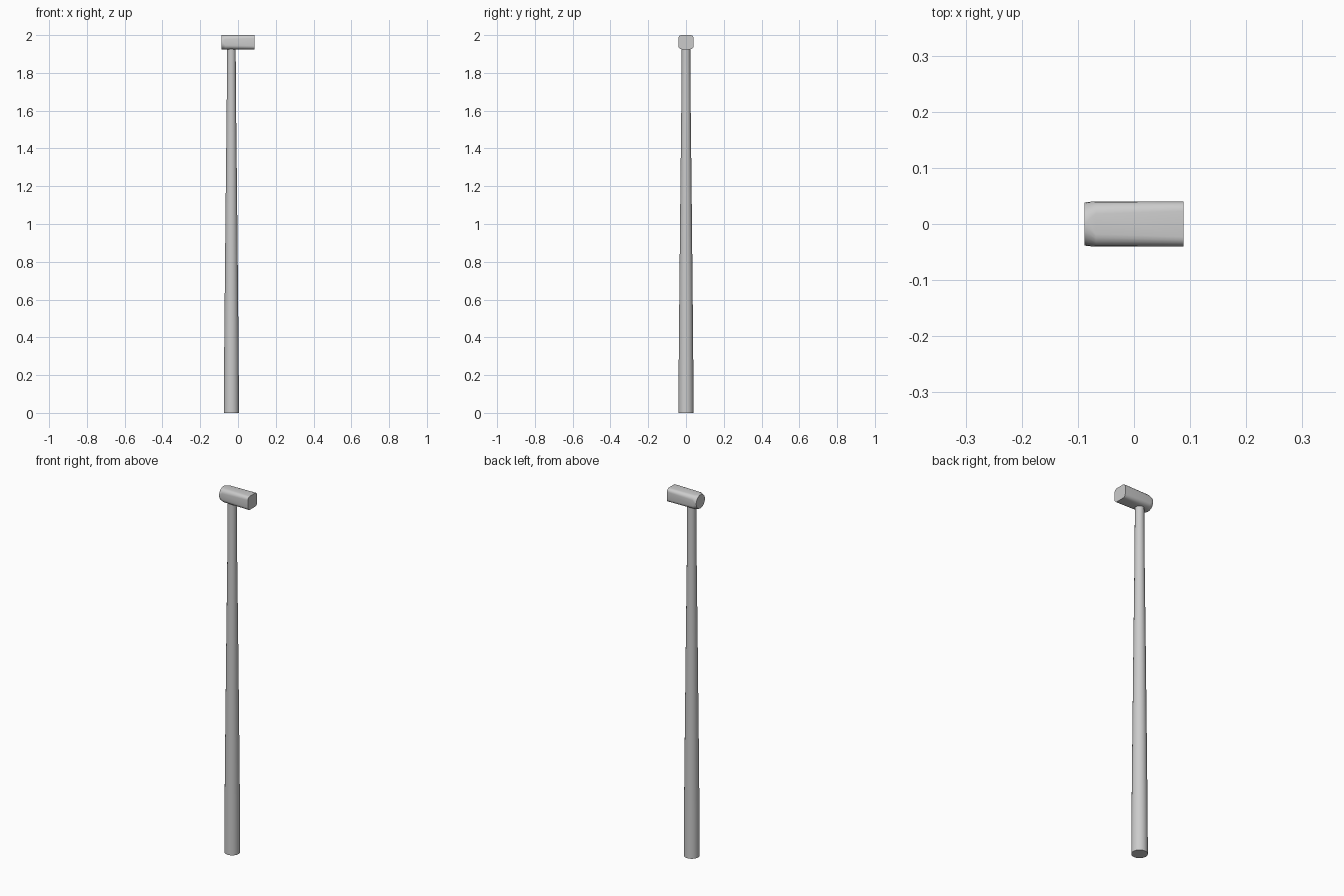
import bpy, bmesh, math

if "Cube" in bpy.data.objects:
    bpy.data.objects.remove(bpy.data.objects["Cube"])


def loft(name, rings):
    """Skin a list of equal-length closed rings and cap both ends."""
    bm = bmesh.new()
    loops = [[bm.verts.new(p) for p in ring] for ring in rings]
    n = len(loops[0])
    for a, b in zip(loops, loops[1:]):
        for i in range(n):
            j = (i + 1) % n
            bm.faces.new((a[i], a[j], b[j], b[i]))
    bm.faces.new(loops[0])
    bm.faces.new(loops[-1])
    bmesh.ops.recalc_face_normals(bm, faces=bm.faces)
    mesh = bpy.data.meshes.new(name)
    bm.to_mesh(mesh)
    bm.free()
    obj = bpy.data.objects.new(name, mesh)
    bpy.context.collection.objects.link(obj)
    bpy.ops.object.select_all(action='DESELECT')
    obj.select_set(True)
    bpy.context.view_layer.objects.active = obj
    bpy.ops.object.shade_smooth_by_angle(angle=math.radians(35))
    return obj


def section(x, half_y, half_z, corner, n=6):
    """Rounded rectangle across the head at position x."""
    pts = []
    for q, (sy, sz) in enumerate([(1, 1), (-1, 1), (-1, -1), (1, -1)]):
        for k in range(n):
            a = math.radians(90 * q + 90 * k / (n - 1))
            pts.append((x, sy * (half_y - corner) + corner * math.cos(a),
                        1.9625 + sz * (half_z - corner) + corner * math.sin(a)))
    return pts


# Tapered handle, offset from the middle of the head
profile = [(0, .040), (.12, .0395), (.27, .0385), (.6, .0355),
           (1.15, .030), (1.6, .025), (1.94, .0225)]
loft("handle", [[(-.035 + r * math.cos(math.tau * i / 24),
                  r * math.sin(math.tau * i / 24), z) for i in range(24)]
                for z, r in profile])

# Hammer head: block with rounded edges, turning round at the striking face
loft("hammer_head", [section(-.0885, .038, .0375, .037),
                     section(-.082, .0395, .0375, .033),
                     section(-.068, .040, .0375, .022),
                     section(.0885, .040, .0375, .017)])
